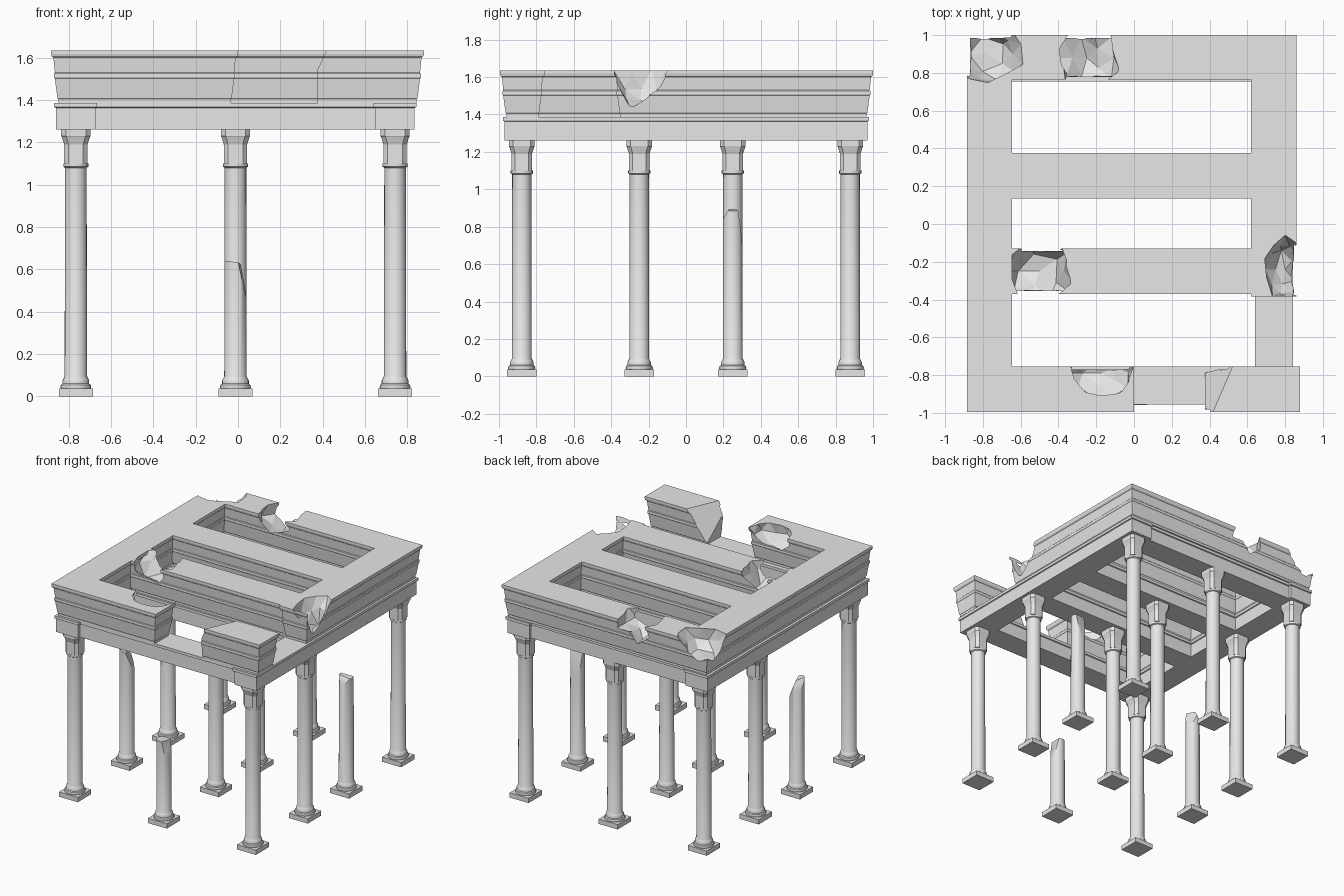
import bpy, bmesh, math, random
from mathutils import Vector, noise

cube = bpy.data.objects.get("Cube")
if cube:
    bpy.data.objects.remove(cube, do_unlink=True)

stone = bpy.data.materials.new("grey_stone")
stone.use_nodes = True
stone.diffuse_color = (0.8, 0.8, 0.8, 1)
stone.node_tree.nodes["Principled BSDF"].inputs["Base Color"].default_value = (0.8, 0.8, 0.8, 1)


def make_object(name, bm):
    bmesh.ops.recalc_face_normals(bm, faces=bm.faces)
    mesh = bpy.data.meshes.new(name)
    bm.to_mesh(mesh)
    bm.free()
    mesh.materials.append(stone)
    obj = bpy.data.objects.new(name, mesh)
    bpy.context.collection.objects.link(obj)
    return obj


def loft(rings):
    """Closed solid through a stack of rings with equal point counts."""
    bm = bmesh.new()
    loops = [[bm.verts.new(p) for p in ring] for ring in rings]
    n = len(loops[0])
    for low, high in zip(loops, loops[1:]):
        for i in range(n):
            j = (i + 1) % n
            bm.faces.new((low[i], low[j], high[j], high[i]))
    bm.faces.new(loops[0][::-1])
    bm.faces.new(loops[-1])
    return bm


def rect(x0, x1, y0, y1, z):
    return [(x0, y0, z), (x1, y0, z), (x1, y1, z), (x0, y1, z)]


def chamfered(x, y, z, h, c):
    k = h - c
    return [(x + a, y + b, z) for a, b in
            ((-k, -h), (k, -h), (h, -k), (h, k), (k, h), (-k, h), (-h, k), (-h, -k))]


def circle(x, y, z, r, n=24):
    return [(x + r * math.cos(math.tau * i / n), y + r * math.sin(math.tau * i / n), z)
            for i in range(n)]


def break_off(bm, cuts):
    """Remove everything beyond each (point, normal) plane and close the break."""
    for point, normal in cuts:
        bmesh.ops.bisect_plane(bm, geom=bm.verts[:] + bm.edges[:] + bm.faces[:],
                               plane_co=point, plane_no=normal, clear_outer=True)
        bmesh.ops.holes_fill(bm, edges=[e for e in bm.edges if e.is_boundary])


def moulded_beam(name, bounds, profile, cuts=()):
    """Rectangular beam whose four sides follow a moulding of (z, inset)."""
    x0, x1, y0, y1 = bounds
    bm = loft([rect(x0 + d, x1 - d, y0 + d, y1 - d, z) for z, d in profile])
    break_off(bm, cuts)
    return make_object(name, bm)


def smooth(obj):
    bpy.ops.object.select_all(action='DESELECT')
    obj.select_set(True)
    bpy.context.view_layer.objects.active = obj
    bpy.ops.object.shade_smooth_by_angle(angle=math.radians(35))


# Columns; three of them are broken stumps
XS = (-0.766, -0.012, 0.742)
YS = (-0.878, -0.25, 0.25, 0.878)
SHAFT = ((0.07, 0.036), (0.073, 0.045), (0.07, 0.055), (0.063, 0.06), (0.063, 0.075),
         (0.058, 0.085), (0.053, 0.095), (0.051, 1.08), (0.059, 1.085), (0.059, 1.1))
CAPITAL = ((1.1, 0.055, 0.02), (1.19, 0.055, 0.02), (1.225, 0.066, 0.022),
           (1.23, 0.069, 0.022), (1.262, 0.069, 0.022))
BREAKS = {
    (1, 0): [((0, 0, 0.63), (0.1, 0.1, 1)), ((0.025, 0, 0.6), (1, -0.1, 0.2))],
    (2, 2): [((0, 0, 0.89), (0.1, 0, 1)), ((0, 0.025, 0.86), (-0.2, 1, 0.16)),
             ((0, -0.035, 0.87), (0, -1, 0.6))],
    (0, 1): [((0, 0, 0.87), (0.3, 0.2, 1)), ((0.02, 0, 0.83), (1, 0.4, 0.4)),
             ((-0.02, 0.02, 0.85), (-0.6, 0.7, 0.4))],
}
for i, x in enumerate(XS):
    for j, y in enumerate(YS):
        tag = f"_{i + 1}_{j + 1}"
        make_object("plinth" + tag, loft([rect(x - 0.08, x + 0.08, y - 0.08, y + 0.08, z)
                                          for z in (0, 0.037)]))
        bm = loft([circle(x, y, z, r) for r, z in SHAFT])
        cuts = BREAKS.get((i, j))
        if cuts:
            break_off(bm, [(Vector(p) + Vector((x, y, 0)), Vector(n)) for p, n in cuts])
        else:
            make_object("capital" + tag, loft([chamfered(x, y, *s) for s in CAPITAL]))
        smooth(make_object("shaft" + tag, bm))

# Lower beams: side beams run through, front and back beams are set back
LOWER = ((1.262, 0.008), (1.363, 0.008), (1.366, 0), (1.387, 0))
for side, x in (("right", XS[0]), ("left", XS[2])):
    moulded_beam(side + "_lower_beam", (x - 0.102, x + 0.1, -0.978, 0.978), LOWER)
for name, y in (("front", -0.855), ("inner_front", -0.25), ("inner_back", 0.25), ("back", 0.855)):
    moulded_beam(name + "_lower_beam", (XS[0], XS[2], y - 0.1, y + 0.1), LOWER)

# Upper beams with a flared moulding
UPPER = ((1.387, 0.034), (1.405, 0.034), (1.41, 0.03), (1.5, 0.018), (1.505, 0.014),
         (1.525, 0.014), (1.53, 0.018), (1.6, 0.011), (1.607, 0.003), (1.618, 0), (1.635, 0))
beams = {}
for name, bounds in {
    "right": (-0.883, -0.645, -0.995, 1.0),
    "left": (0.62, 0.86, -0.385, 1.0),
    "back": (-0.883, 0.86, 0.765, 1.0),
    "front": (-0.883, 0, -0.995, -0.755),
    "inner_front": (-0.7, 0.68, -0.37, -0.13),
    "inner_back": (-0.7, 0.68, 0.135, 0.375),
}.items():
    beams[name] = moulded_beam(name + "_upper_beam", bounds, UPPER)

# Detached corner piece with a slanted break
a, b, c = Vector((0.52, -0.76, 1.635)), Vector((0.42, -0.99, 1.635)), Vector((0.37, -0.87, 1.45))
normal = (b - a).cross(c - a)
if normal.x > 0:
    normal.negate()
moulded_beam("front_left_corner_piece", (0.34, 0.878, -0.995, -0.755), UPPER,
             [((0.375, 0, 0), (-1, 0, 0)), (a, normal)])


# Jagged chips broken out of the upper beams
def chip(beam_names, center, radii, seed):
    rng = random.Random(seed)
    bm = bmesh.new()
    bmesh.ops.create_icosphere(bm, subdivisions=2, radius=1)
    for v in bm.verts:
        v.co *= rng.uniform(0.78, 1.15)
        v.co = Vector([p * r + q for p, r, q in zip(v.co, radii, center)])
        v.co.z = max(v.co.z, 1.4)
    cutter = make_object("chip_cutter", bm)
    cutter.hide_render = True
    for name in beam_names:
        obj = beams[name]
        mod = obj.modifiers.new("chip", 'BOOLEAN')
        mod.operation = 'DIFFERENCE'
        mod.solver = 'EXACT'
        mod.object = cutter
        graph = bpy.context.evaluated_depsgraph_get()
        mesh = bpy.data.meshes.new_from_object(obj.evaluated_get(graph))
        obj.modifiers.clear()
        obj.data = mesh
    bpy.data.objects.remove(cutter, do_unlink=True)


chip(("right", "back"), (-0.77, 0.9, 1.63), (0.18, 0.17, 0.16), 3)
chip(("back",), (-0.25, 0.88, 1.65), (0.17, 0.2, 0.18), 5)
chip(("left",), (0.8, -0.24, 1.64), (0.11, 0.18, 0.22), 8)
chip(("inner_front",), (-0.5, -0.25, 1.66), (0.19, 0.18, 0.2), 11)
chip(("front",), (-0.17, -0.79, 1.65), (0.18, 0.14, 0.15), 14)
